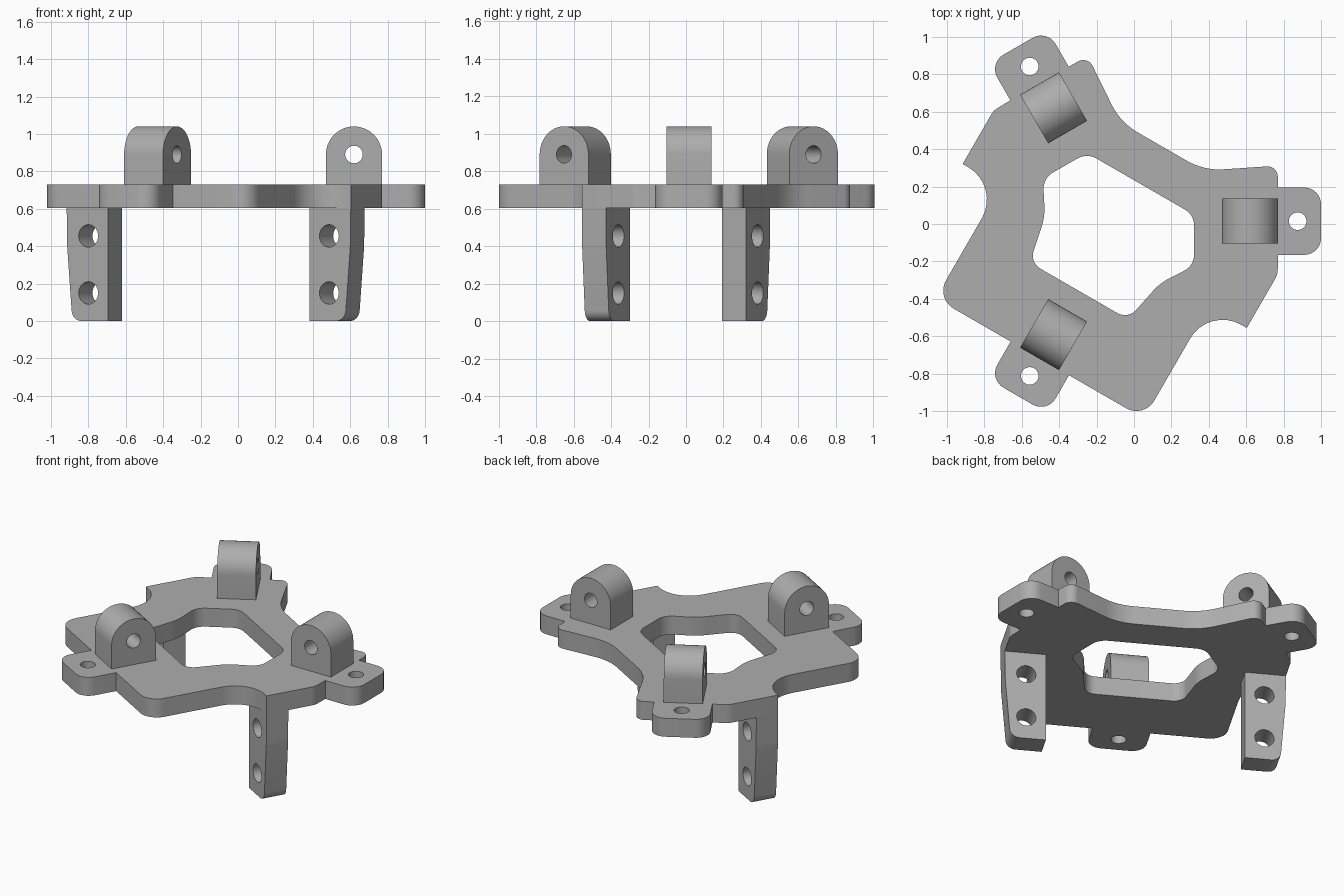
import bpy, bmesh
from math import sin, cos, tan, pi, radians
from mathutils import Matrix, Vector

cube = bpy.data.objects.get("Cube")
if cube:
    bpy.data.objects.remove(cube, do_unlink=True)

grey = bpy.data.materials.new("plain_grey")
grey.use_nodes = True
grey.diffuse_color = (0.42, 0.42, 0.42, 1)
grey.node_tree.nodes["Principled BSDF"].inputs["Base Color"].default_value = grey.diffuse_color

# The whole bracket is symmetric in a frame turned by 30 degrees
FRAME = Matrix.Translation((-0.08, 0.015, 0)) @ Matrix.Rotation(radians(-30), 4, "Z")
UPRIGHT = Matrix.Rotation(pi / 2, 4, "X")
PLATE_BOTTOM, PLATE_TOP = 0.605, 0.73


def circle(x, y, r, n=32):
    return [Vector((x + r * cos(2 * pi * i / n), y + r * sin(2 * pi * i / n))) for i in range(n)]


def fillet(corners, steps=8):
    """Closed loop from (x, y, radius) corners."""
    loop = []
    for i, (x, y, r) in enumerate(corners):
        p = Vector((x, y))
        if r == 0:
            loop.append(p)
            continue
        a = (Vector(corners[i - 1][:2]) - p).normalized()
        b = (Vector(corners[(i + 1) % len(corners)][:2]) - p).normalized()
        half = a.angle(b) / 2
        centre = p + (a + b).normalized() * (r / sin(half))
        start = p + a * (r / tan(half)) - centre
        end = p + b * (r / tan(half)) - centre
        sweep = start.angle_signed(end)
        for k in range(steps + 1):
            t = -sweep * k / steps
            loop.append(centre + Matrix.Rotation(t, 2) @ start)
    return loop


def mirrored(half):
    return half + [(-x, y, r) for x, y, r in reversed(half)]


def prism(name, loops, depth, matrix):
    """Extrude a filled profile with holes, centred on its plane."""
    curve = bpy.data.curves.new(name, "CURVE")
    curve.dimensions = "2D"
    curve.fill_mode = "BOTH"
    curve.extrude = depth / 2
    for loop in loops:
        spline = curve.splines.new("POLY")
        spline.points.add(len(loop) - 1)
        for point, co in zip(spline.points, loop):
            point.co = (co[0], co[1], 0, 1)
        spline.use_cyclic_u = True
    helper = bpy.data.objects.new(name + "_profile", curve)
    bpy.context.collection.objects.link(helper)
    graph = bpy.context.evaluated_depsgraph_get()
    mesh = bpy.data.meshes.new_from_object(helper.evaluated_get(graph))
    bpy.data.objects.remove(helper, do_unlink=True)
    bm = bmesh.new()
    bm.from_mesh(mesh)
    bmesh.ops.remove_doubles(bm, verts=bm.verts, dist=0.0001)
    bmesh.ops.recalc_face_normals(bm, faces=bm.faces)
    bm.transform(FRAME @ matrix)
    bm.to_mesh(mesh)
    bm.free()
    mesh.materials.clear()
    mesh.materials.append(grey)
    obj = bpy.data.objects.new(name, mesh)
    bpy.context.collection.objects.link(obj)
    bpy.ops.object.select_all(action="DESELECT")
    obj.select_set(True)
    bpy.context.view_layer.objects.active = obj
    bpy.ops.object.shade_smooth_by_angle(angle=radians(30))
    return obj


# Base plate: outline, central window and one hole in each ear
def ear(radial, side, r):
    a = radians(30)
    return (radial * cos(a) - side * sin(a), radial * sin(a) + side * cos(a), r)


outline = mirrored([
    (0.258, 0.461, 0.35), (0.586, 0.681, 0.055),
    ear(0.85, 0.18, 0), ear(1.08, 0.18, 0.09),
    ear(1.08, -0.18, 0.09), ear(0.85, -0.18, 0),
    (0.877, 0.177, 0.1), (0.877, -0.153, 0),
    (0.643, -0.153, 0.2), (0.643, -0.847, 0.11),
    (0.18, -0.847, 0), (0.18, -1.08, 0.09),
])
window = mirrored([
    (0.331, 0.23, 0.1), (0.467, -0.005, 0.1),
    (0.355, -0.177, 0.3), (0.303, -0.43, 0.08),
])
ANGLES = [radians(a) for a in (30, 150, 270)]
ear_holes = [circle(0.955 * cos(a), 0.955 * sin(a), 0.047) for a in ANGLES]
prism("base_plate", [fillet(outline), fillet(window)] + ear_holes,
      PLATE_TOP - PLATE_BOTTOM, Matrix.Translation((0, 0, (PLATE_TOP + PLATE_BOTTOM) / 2)))

# Three round-topped lugs standing on the plate
lug_z, lug_r = 0.89, 0.15
arch = [Vector((lug_r * cos(pi * i / 24), lug_z + lug_r * sin(pi * i / 24))) for i in range(25)]
arch += [Vector((-lug_r, PLATE_TOP)), Vector((lug_r, PLATE_TOP))]
for number, a in enumerate(ANGLES, 1):
    place = Matrix.Rotation(a, 4, "Z") @ Matrix.Translation((0.70, 0, 0)) @ UPRIGHT
    prism(f"lug_{number}", [arch, circle(0, lug_z, 0.047)], 0.24, place)

# Two tapered legs with cross holes
leg = [(0.621, PLATE_BOTTOM, 0), (0.621, 0, 0), (0.842, 0, 0.06),
       (0.874, 0.4, 0.5), (0.877, PLATE_BOTTOM, 0)]
for name, side in (("left_leg", 1), ("right_leg", -1)):
    loops = [fillet([(side * x, z, r) for x, z, r in leg])]
    loops += [circle(side * 0.743, z, 0.06) for z in (0.15, 0.455)]
    prism(name, loops, 0.148, Matrix.Translation((0, -0.079, 0)) @ UPRIGHT)
